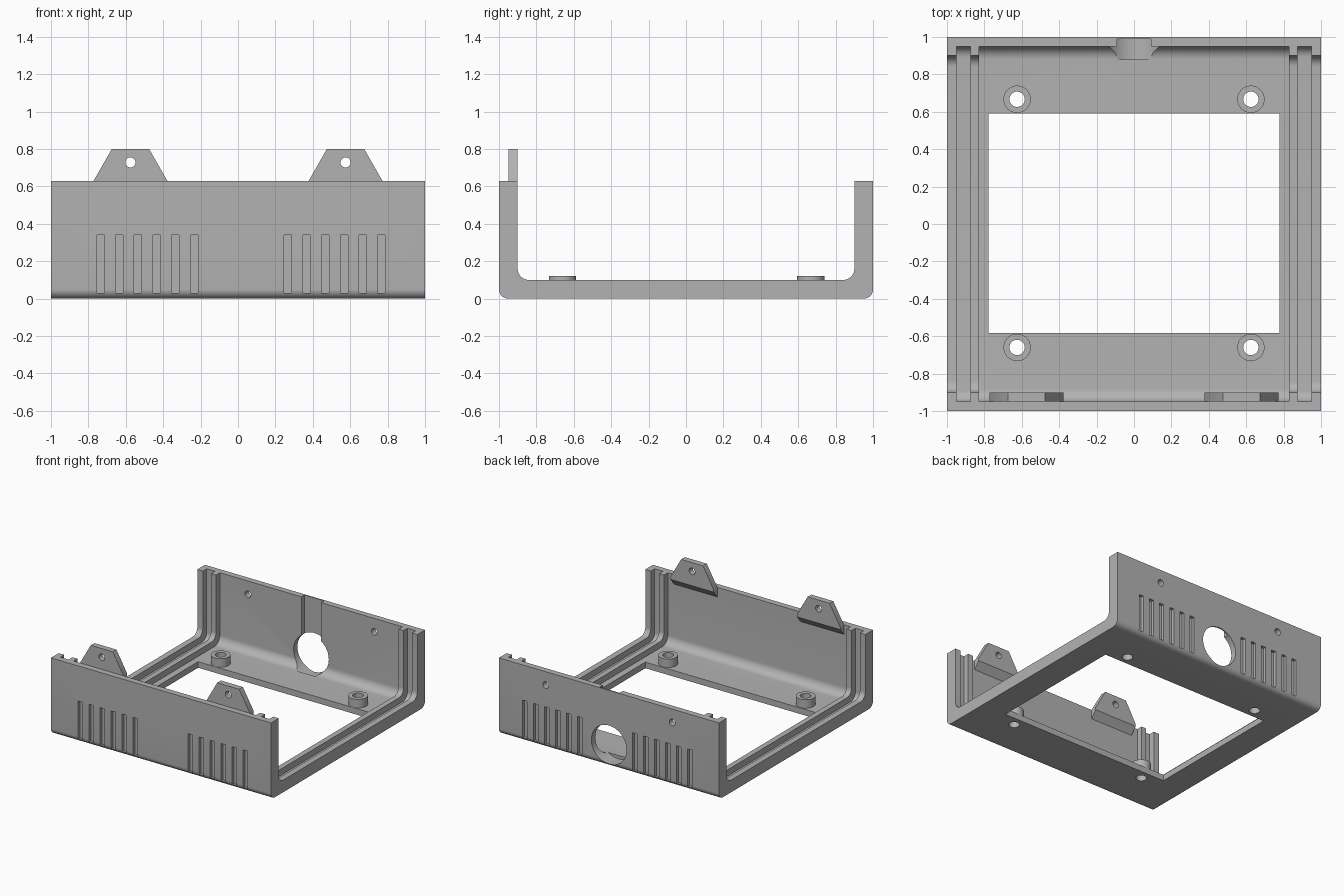
import bpy
import bmesh
import math
from mathutils import Matrix

cube = bpy.data.objects.get("Cube")
if cube:
    bpy.data.objects.remove(cube, do_unlink=True)

grey = bpy.data.materials.new("mid grey")
grey.use_nodes = True
grey.diffuse_color = (0.45, 0.45, 0.45, 1)
grey.node_tree.nodes["Principled BSDF"].inputs["Base Color"].default_value = (0.45, 0.45, 0.45, 1)


def make_object(name, bm):
    bmesh.ops.recalc_face_normals(bm, faces=bm.faces)
    mesh = bpy.data.meshes.new(name)
    bm.to_mesh(mesh)
    bm.free()
    mesh.materials.append(grey)
    obj = bpy.data.objects.new(name, mesh)
    bpy.context.collection.objects.link(obj)
    return obj


def prism(name, points, depth):
    """Extrude a closed loop of 3D points along one axis vector."""
    bm = bmesh.new()
    face = bm.faces.new([bm.verts.new(p) for p in points])
    new = bmesh.ops.extrude_face_region(bm, geom=[face])["geom"]
    bmesh.ops.translate(bm, vec=depth, verts=[v for v in new if isinstance(v, bmesh.types.BMVert)])
    return make_object(name, bm)


def box(name, x0, x1, y0, y1, z0, z1):
    return prism(name, [(x0, y0, z0), (x1, y0, z0), (x1, y1, z0), (x0, y1, z0)], (0, 0, z1 - z0))


def trough(name, x0, x1, half, bottom, top, radius):
    """Block along x whose two bottom edges are rounded."""
    steps = 10
    arc = [(half - radius + radius * math.sin(a), bottom + radius - radius * math.cos(a))
           for a in (math.pi / 2 * i / steps for i in range(steps + 1))]
    side = arc + [(half, top)]
    loop = side + [(-y, z) for y, z in reversed(side)]
    return prism(name, [(x0, y, z) for y, z in loop], (x1 - x0, 0, 0))


def rod(name, centre, radius, length, along_y=False):
    bm = bmesh.new()
    bmesh.ops.create_cone(bm, cap_ends=True, segments=40, radius1=radius, radius2=radius, depth=length)
    turn = Matrix.Rotation(math.pi / 2, 4, "X") if along_y else Matrix()
    bmesh.ops.transform(bm, matrix=Matrix.Translation(centre) @ turn, verts=bm.verts)
    return make_object(name, bm)


def combine(target, tool, operation="DIFFERENCE"):
    mod = target.modifiers.new("cut", "BOOLEAN")
    mod.operation = operation
    mod.solver = "EXACT"
    mod.object = tool
    bpy.context.view_layer.objects.active = target
    bpy.ops.object.modifier_apply(modifier=mod.name)
    bpy.data.objects.remove(tool, do_unlink=True)


def finish(obj):
    bpy.ops.object.select_all(action="DESELECT")
    obj.select_set(True)
    bpy.context.view_layer.objects.active = obj
    bpy.ops.object.shade_smooth_by_angle(angle=math.radians(30))


WALL_TOP = 0.63

# U-shaped shell: ribs near the open ends, thin wall and panel channels between
shell = trough("enclosure_shell", -1, 1, 1, 0, WALL_TOP, 0.05)
combine(shell, trough("inner_cut", -1.1, 1.1, 0.9, 0.1, 1, 0.06))
combine(shell, trough("centre_cut", -0.83, 0.83, 0.95, 0.05, 1, 0.07))
for x0, x1 in ((-0.95, -0.875), (0.875, 0.95)):
    combine(shell, trough("channel_cut", x0, x1, 0.95, 0.05, 1, 0.06))

# Floor opening
combine(shell, box("floor_opening", -0.777, 0.777, -0.582, 0.592, -0.1, 0.3))

# Standoffs with through holes
for x in (-0.625, 0.625):
    for y in (-0.66, 0.667):
        combine(shell, rod("standoff", (x, y, 0.075), 0.073, 0.09), "UNION")
        combine(shell, rod("standoff_hole", (x, y, 0.1), 0.041, 0.4))

# Shallow vent grooves on both outer walls
for side in (-1, 1):
    y0, y1 = sorted((side * 0.975, side * 1.1))
    for start in (-0.755, 0.247):
        for i in range(6):
            x = start + i * 0.1
            combine(shell, box("vent_groove", x, x + 0.04, y0, y1, 0.03, 0.34))

# Cable hole and its groove in the back wall
combine(shell, rod("cable_hole", (0, 1.0, 0.182), 0.16, 0.24, True))
combine(shell, box("cable_groove", -0.09, 0.09, 0.9, 0.99, 0.2, 0.8))

# Screw holes in the back wall
for x in (-0.575, 0.575):
    combine(shell, rod("screw_hole", (x, 1, 0.52), 0.027, 0.3, True))
finish(shell)

# Fixing tabs inside the front wall, with a sloped underside
for label, x in (("right", -0.575), ("left", 0.575)):
    outline = [(-0.197, 0.55), (0.197, 0.55), (0.197, WALL_TOP), (0.1, 0.8), (-0.1, 0.8), (-0.197, WALL_TOP)]
    tab = prism(label + "_fixing_tab", [(x + px, -0.948, z) for px, z in outline], (0, 0.048, 0))
    slope = [(x - 0.3, -0.95, 0.55), (x - 0.3, -0.89, 0.622), (x - 0.3, -0.89, 0.5), (x - 0.3, -0.95, 0.5)]
    combine(tab, prism("tab_slope", slope, (0.6, 0, 0)))
    combine(tab, rod("tab_hole", (x, -0.92, 0.728), 0.027, 0.3, True))
    finish(tab)
